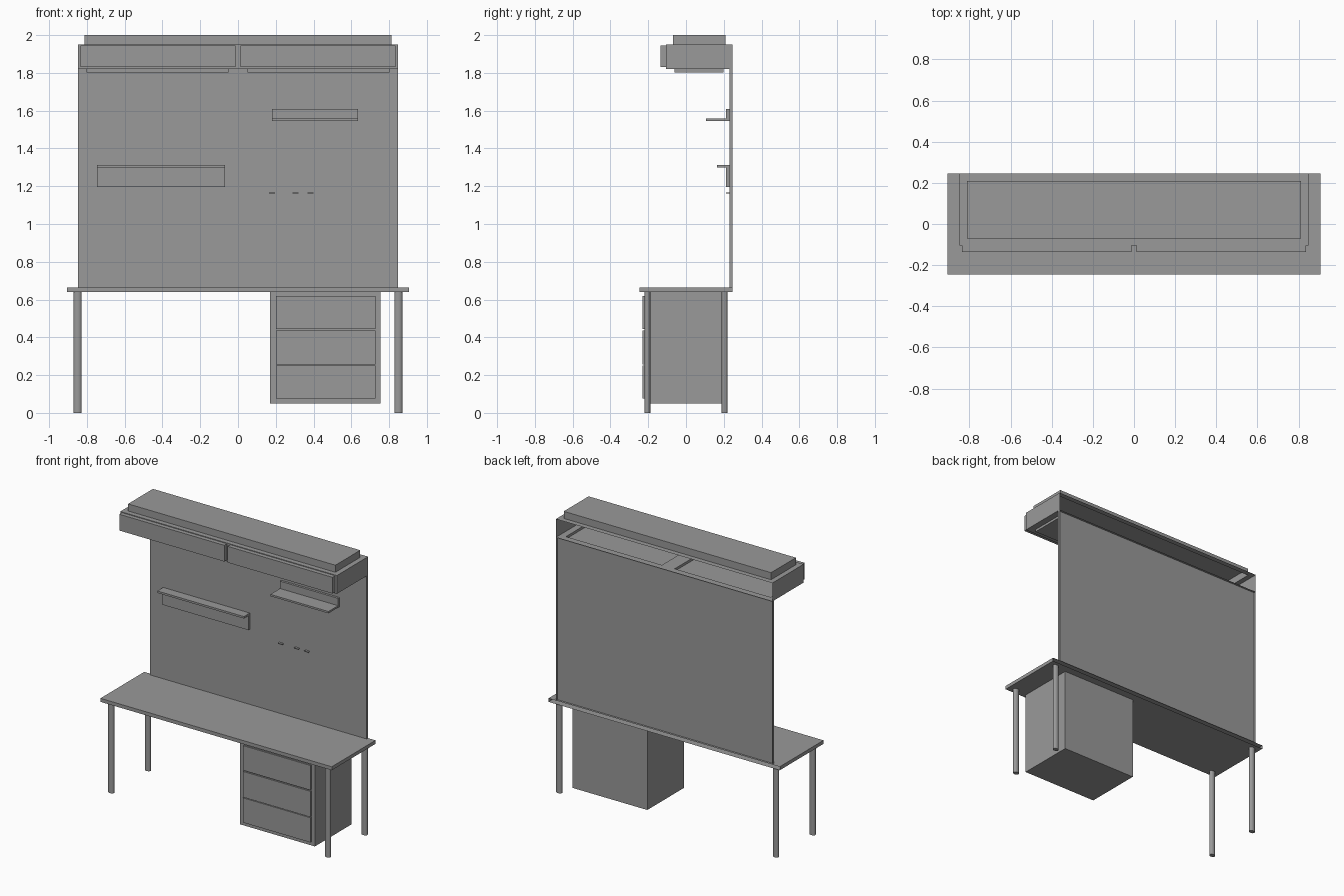
import bpy, bmesh
from mathutils import Vector

cube = bpy.data.objects.get("Cube")
if cube:
    bpy.data.objects.remove(cube, do_unlink=True)

grey = bpy.data.materials.new("plain grey")
grey.use_nodes = True
grey.diffuse_color = (0.32, 0.32, 0.32, 1)
grey.node_tree.nodes["Principled BSDF"].inputs["Base Color"].default_value = grey.diffuse_color

SIDES = {"top": (0, 0, 1), "bottom": (0, 0, -1), "back": (0, 1, 0), "front": (0, -1, 0)}


def finish(name, bm):
    mesh = bpy.data.meshes.new(name)
    bm.to_mesh(mesh)
    bm.free()
    mesh.materials.append(grey)
    obj = bpy.data.objects.new(name, mesh)
    bpy.context.collection.objects.link(obj)
    return obj


def box(name, x, y, z, open_sides=()):
    """Box between (low, high) pairs, with the listed sides left open."""
    bm = bmesh.new()
    bmesh.ops.create_cube(bm, size=1)
    bm.normal_update()
    gone = [f for f in bm.faces
            if any(f.normal.dot(Vector(SIDES[s])) > 0.9 for s in open_sides)]
    bmesh.ops.delete(bm, geom=gone, context="FACES")
    for v in bm.verts:
        v.co = [lo + (c + 0.5) * (hi - lo) for c, (lo, hi) in zip(v.co, (x, y, z))]
    return finish(name, bm)


def sheet(name, xs, ys, z, holes, flip=False):
    """Flat sheet cut along xs and ys, leaving out the cells in holes."""
    bm = bmesh.new()
    grid = [[bm.verts.new((x, y, z)) for y in ys] for x in xs]
    for i in range(len(xs) - 1):
        for j in range(len(ys) - 1):
            if (i, j) not in holes:
                bm.faces.new((grid[i][j], grid[i + 1][j], grid[i + 1][j + 1], grid[i][j + 1]))
    if flip:
        bmesh.ops.reverse_faces(bm, faces=bm.faces[:])
    return finish(name, bm)


BACK = 0.245
WALL = 0.229     # front of the back panel
DESK = 0.665     # desk surface height
HUTCH = (1.82, 1.95)

# Desk top, an open-backed shell with the drawer cabinet hanging from it
cab_x, cab_y = (0.17, 0.755), (-0.218, 0.19)
box("desk_top", (-0.906, 0.906), (-BACK, BACK), (0.64, DESK), ("back", "bottom"))
sheet("desk_underside", (-0.906, *cab_x, 0.906), (-BACK, *cab_y, BACK), 0.64, {(1, 1)}, True)
box("drawer_cabinet", cab_x, cab_y, (0.05, 0.64), ("top",))
for name, z in (("bottom", (0.075, 0.25)), ("middle", (0.255, 0.437)), ("top", (0.445, 0.62))):
    box(name + "_drawer_front", (0.2, 0.727), (-0.229, -0.218), z, ("back",))

# Slim oval legs
for end, sy in (("front", -1), ("back", 1)):
    for side, sx in (("left", 1), ("right", -1)):
        bm = bmesh.new()
        bmesh.ops.create_cone(bm, cap_ends=True, segments=32, radius1=1, radius2=1, depth=0.64)
        bmesh.ops.scale(bm, vec=(0.0215, 0.016, 1), verts=bm.verts)
        bmesh.ops.translate(bm, vec=(sx * 0.849, sy * 0.205, 0.32), verts=bm.verts)
        for f in bm.faces:
            f.smooth = len(f.verts) == 4
        for e in bm.edges:
            e.smooth = all(len(f.verts) == 4 for f in e.link_faces)
        finish(f"{end}_{side}_leg", bm)

# Back panel
box("back_panel", (-0.848, 0.848), (WALL, BACK), (DESK, HUTCH[0]), ("back", "top", "bottom"))

# Overhead cabinet, open at the back, with a raised top and two lower trays
hx, hy = 0.848, -0.105
crown_x, crown_y = 0.812, (-0.07, 0.208)
tray_x, tray_y = (0.05, 0.802), (-0.06, 0.198)
box("overhead_cabinet", (-hx, hx), (hy, BACK), HUTCH, ("back", "top", "bottom"))
sheet("overhead_cabinet_top", (-hx, -crown_x, crown_x, hx), (hy, *crown_y, BACK), HUTCH[1], {(1, 1)})
sheet("overhead_cabinet_floor", (-hx, -tray_x[1], -tray_x[0], *tray_x, hx),
      (hy, *tray_y, BACK), HUTCH[0], {(1, 1), (3, 1)}, True)
box("raised_top", (-crown_x, crown_x), crown_y, (HUTCH[1], 2.0), ("bottom",))
for side, s in (("left", 1), ("right", -1)):
    box(side + "_lower_tray", sorted(s * v for v in tray_x), tray_y, (1.803, HUTCH[0]), ("top",))
    box(side + "_door", sorted(s * v for v in (0.013, 0.835)), (-0.135, hy), (1.83, 1.945), ("back",))

# Wall shelves, each a backing strip with one projecting board
box("upper_shelf_strip", (0.18, 0.635), (0.213, WALL), (1.558, 1.61), ("back",))
box("upper_shelf_board", (0.18, 0.635), (0.105, WALL), (1.545, 1.558), ("back",))
box("lower_shelf_strip", (-0.746, -0.068), (0.213, WALL), (1.197, 1.298), ("back",))
box("lower_shelf_board", (-0.746, -0.068), (0.163, WALL), (1.298, 1.312), ("back",))

# Small wall hooks
for i, x in enumerate((0.18, 0.305, 0.385)):
    box(f"hook_{i + 1}", (x - 0.016, x + 0.016), (0.213, WALL), (1.162, 1.168), ("back",))
